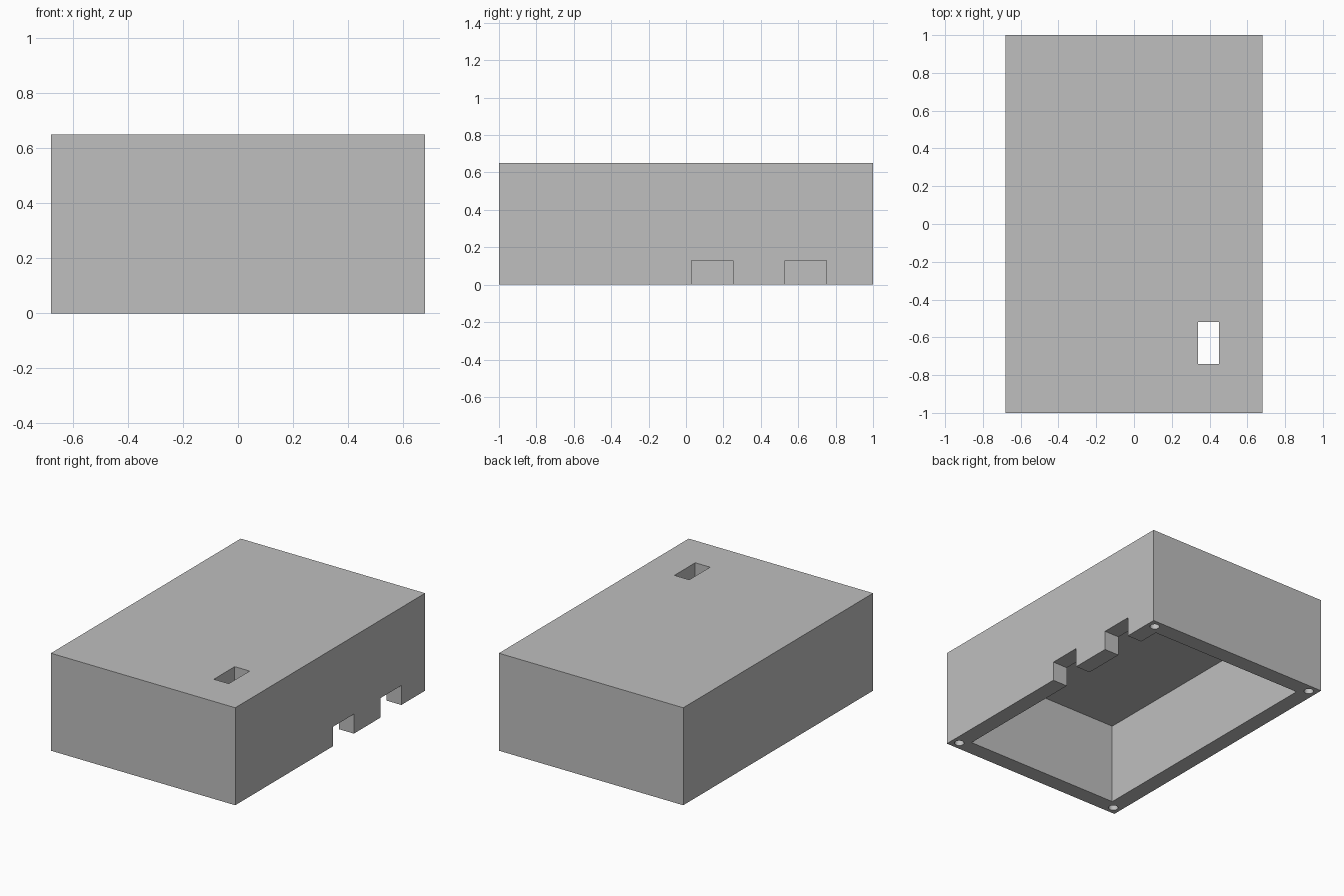
import bpy

if "Cube" in bpy.data.objects:
    bpy.data.objects.remove(bpy.data.objects["Cube"], do_unlink=True)

W, L, H = 1.36, 2.0, 0.65     # outer size
T = 0.109                     # wall and roof thickness

grey = bpy.data.materials.new("plain_grey")
grey.use_nodes = True
colour = (0.52, 0.52, 0.52, 1)
grey.diffuse_color = colour
grey.node_tree.nodes["Principled BSDF"].inputs["Base Color"].default_value = colour


def box(name, x, y, z):
    """Box from (min, max) ranges on each axis."""
    ranges = (x, y, z)
    bpy.ops.mesh.primitive_cube_add(size=1, location=[sum(r) / 2 for r in ranges])
    ob = bpy.context.object
    ob.name = name
    ob.scale = [r[1] - r[0] for r in ranges]
    bpy.ops.object.transform_apply(location=True, rotation=False, scale=True)
    ob.data.materials.append(grey)
    return ob


def cut(target, cutter):
    """Subtract the cutter from the target and discard it."""
    cutter.hide_render = True
    mod = target.modifiers.new("cut", 'BOOLEAN')
    mod.operation = 'DIFFERENCE'
    mod.solver = 'EXACT'
    mod.object = cutter
    bpy.context.view_layer.objects.active = target
    bpy.ops.object.modifier_apply(modifier=mod.name)
    bpy.data.objects.remove(cutter, do_unlink=True)


# Outer shell, hollow and open underneath
shell = box("case_shell", (-W / 2, W / 2), (-L / 2, L / 2), (0, H))
cut(shell, box("cavity_cutter", (T - W / 2, W / 2 - T),
               (T - L / 2, L / 2 - T), (-0.1, H - T)))

# Slot through the roof
cut(shell, box("slot_cutter", (0.34, 0.45), (-0.74, -0.52), (H - 0.2, H + 0.1)))

# Two cable notches in the left wall
for y in (0.03, 0.53):
    cut(shell, box("notch_cutter", (W / 2 - 0.2, W / 2 + 0.1),
                   (y, y + 0.22), (-0.1, 0.13)))

# Blind screw holes in the rim corners
for sx in (-1, 1):
    for sy in (-1, 1):
        bpy.ops.mesh.primitive_cylinder_add(
            vertices=32, radius=0.03, depth=0.6,
            location=(sx * (W - T) / 2, sy * (L - T) / 2, 0))
        hole = bpy.context.object
        hole.name = "screw_hole_cutter"
        hole.data.materials.append(grey)
        cut(shell, hole)

# Keep the screw holes round and the case edges crisp
bpy.ops.object.select_all(action='DESELECT')
shell.select_set(True)
bpy.context.view_layer.objects.active = shell
bpy.ops.object.shade_smooth_by_angle()
